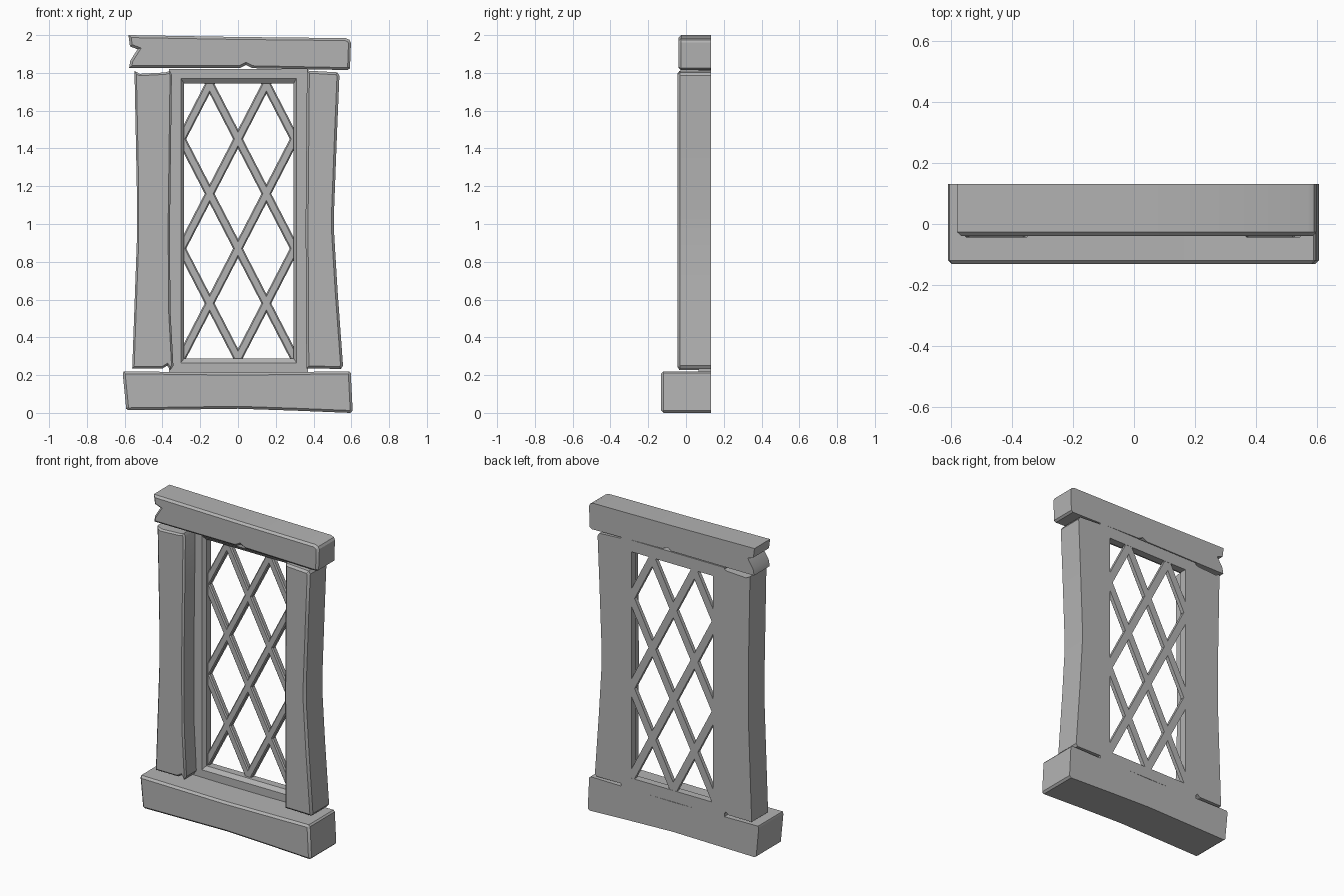
import bpy, bmesh
from math import radians, atan2, hypot
from mathutils import Matrix, Vector

if "Cube" in bpy.data.objects:
    bpy.data.objects.remove(bpy.data.objects["Cube"], do_unlink=True)

BACK = 0.132

stone = bpy.data.materials.new("grey stone")
stone.use_nodes = True
GREY = (0.45, 0.45, 0.45, 1)
stone.diffuse_color = GREY
stone.node_tree.nodes["Principled BSDF"].inputs["Base Color"].default_value = GREY


def finish(bm, name):
    bmesh.ops.recalc_face_normals(bm, faces=bm.faces)
    mesh = bpy.data.meshes.new(name)
    bm.to_mesh(mesh)
    bm.free()
    mesh.materials.append(stone)
    obj = bpy.data.objects.new(name, mesh)
    bpy.context.collection.objects.link(obj)
    bpy.ops.object.select_all(action="DESELECT")
    obj.select_set(True)
    bpy.context.view_layer.objects.active = obj
    bpy.ops.object.shade_smooth_by_angle(angle=radians(30))
    return obj


def block(name, outline, front, bevel=0.013):
    """Extrude an x-z outline to the back plane and chamfer its front rim."""
    bm = bmesh.new()
    face = bm.faces.new([bm.verts.new((x, front, z)) for x, z in outline])
    rim = list(face.edges)
    out = bmesh.ops.extrude_face_region(bm, geom=[face], use_keep_orig=True)
    for v in out["geom"]:
        if isinstance(v, bmesh.types.BMVert):
            v.co.y = BACK
    bmesh.ops.recalc_face_normals(bm, faces=bm.faces)
    bmesh.ops.bevel(bm, geom=rim, offset=bevel, segments=1, affect="EDGES")
    return finish(bm, name)


# Sill and lintel, uneven hewn stones
block("sill", [(-0.605, 0.22), (-0.61, 0.205), (-0.592, 0.022), (-0.58, 0.014),
               (0, 0.022), (0.3, 0.012), (0.595, 0), (0.607, 0.012),
               (0.597, 0.21), (0.588, 0.22), (0, 0.213)], -0.132)
block("lintel", [(-0.58, 2.0), (-0.572, 1.94), (-0.532, 1.925), (-0.57, 1.865),
                 (-0.577, 1.825), (0.01, 1.825), (0.042, 1.842), (0.075, 1.825),
                 (0.58, 1.815), (0.593, 1.825), (0.598, 1.96), (0.59, 1.975),
                 (0.57, 1.984), (0, 1.99)], -0.04)

# Side posts
block("right_post", [(-0.56, 0.235), (-0.4, 0.235), (-0.375, 0.25), (-0.358, 0.226),
                     (-0.342, 0.25), (-0.358, 0.55), (-0.36, 1.0), (-0.35, 1.79),
                     (-0.36, 1.81), (-0.385, 1.802), (-0.52, 1.795), (-0.548, 1.81),
                     (-0.536, 1.2), (-0.536, 0.9)], -0.045, 0.01)
block("left_post", [(0.362, 0.235), (0.545, 0.233), (0.556, 0.25), (0.527, 0.65),
                    (0.509, 0.95), (0.509, 1.08), (0.525, 1.5), (0.537, 1.785),
                    (0.525, 1.803), (0.365, 1.812), (0.358, 1.0)], -0.045)

# Recessed frame: nested rectangular loops, chamfered round the opening
bm = bmesh.new()
loops = []
for x0, x1, z0, z1, y in [(-0.365, 0.37, 0.215, 1.82, BACK),
                          (-0.365, 0.37, 0.215, 1.82, 0.065),
                          (-0.303, 0.31, 0.265, 1.77, 0.065),
                          (-0.285, 0.295, 0.288, 1.745, 0.085),
                          (-0.285, 0.295, 0.288, 1.745, BACK)]:
    loops.append([bm.verts.new((x, y, z)) for x, z in
                  ((x0, z0), (x1, z0), (x1, z1), (x0, z1))])
for a, b in zip(loops, loops[1:] + loops[:1]):
    for i in range(4):
        j = (i + 1) % 4
        bm.faces.new((a[i], a[j], b[j], b[i]))
finish(bm, "window_frame")

# Diamond lattice: crossing bars, clipped to the opening, with chamfered fronts
SLOPE = 0.58 / 0.3
LOW, HIGH, SIDE = 0.28, 1.755, 0.3
bm = bmesh.new()
for sign in (-1, 1):
    for k in range(4):
        mid = 0.29 + 0.58 * k
        lo = max(-SIDE, (LOW - mid) / SLOPE)
        hi = min(SIDE, (HIGH - mid) / SLOPE)
        a = Vector((sign * lo, 0, mid + SLOPE * lo))
        b = Vector((sign * hi, 0, mid + SLOPE * hi))
        side = Vector((b.z - a.z, 0, a.x - b.x)).normalized()
        section = [(-0.023, BACK - 0.001), (-0.023, 0.107), (-0.016, 0.1),
                   (0.016, 0.1), (0.023, 0.107), (0.023, BACK - 0.001)]
        ends = [[bm.verts.new(p + side * w + Vector((0, y, 0))) for w, y in section]
                for p in (a, b)]
        n = len(section)
        for i in range(n):
            j = (i + 1) % n
            bm.faces.new((ends[0][i], ends[0][j], ends[1][j], ends[1][i]))
        bm.faces.new(ends[0])
        bm.faces.new(ends[1])
finish(bm, "diamond_lattice")
